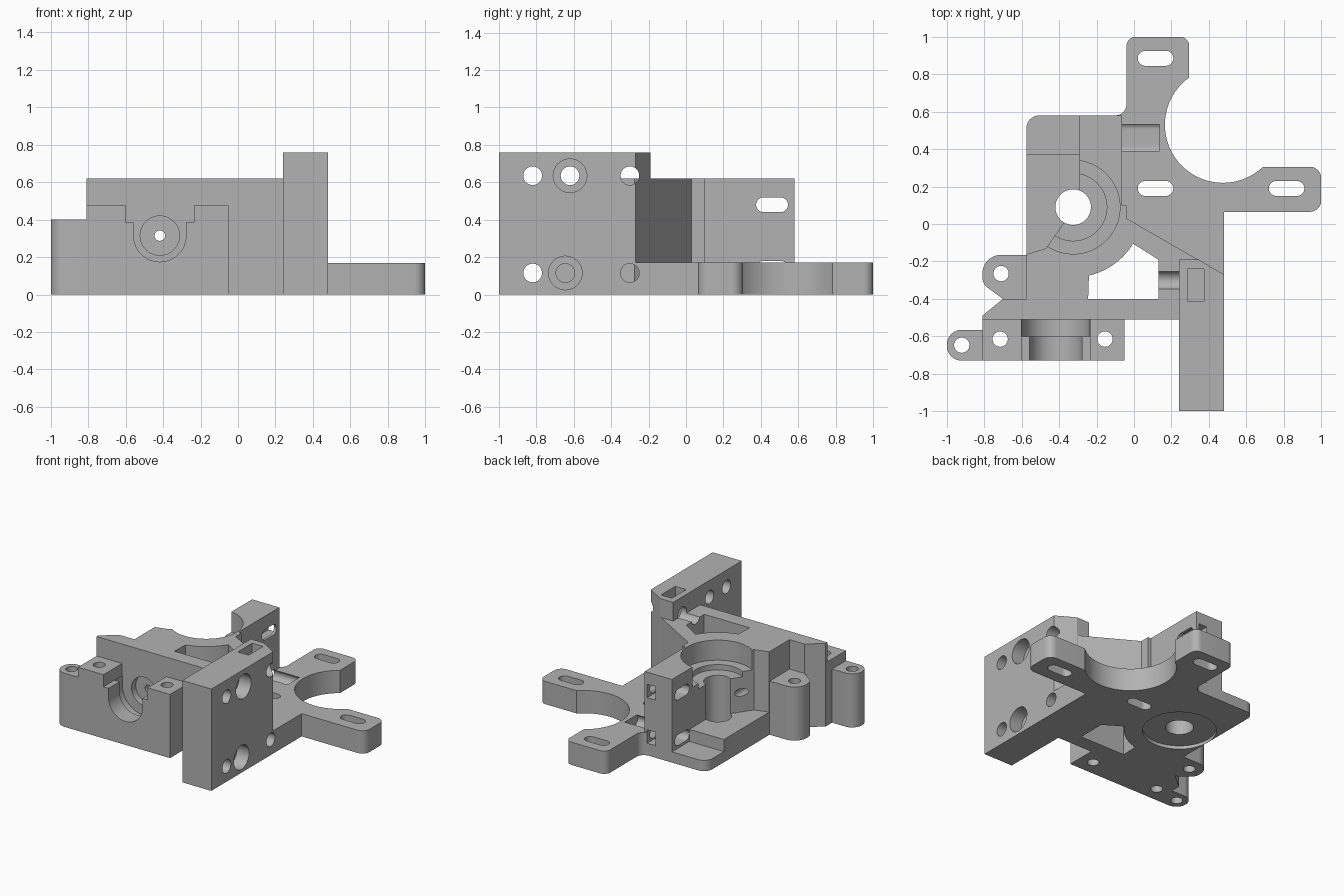
import bpy, bmesh, math
from mathutils import Vector

if "Cube" in bpy.data.objects:
    bpy.data.objects.remove(bpy.data.objects["Cube"], do_unlink=True)

grey = bpy.data.materials.new("plain grey")
grey.use_nodes = True
GREY = (0.45, 0.45, 0.45, 1)
grey.diffuse_color = GREY
grey.node_tree.nodes["Principled BSDF"].inputs["Base Color"].default_value = GREY


def fillet(pts, steps=12):
    """Round every corner that carries a third value as its radius."""
    out = []
    for i, p in enumerate(pts):
        c = Vector(p[:2])
        if len(p) == 2:
            out.append(c)
            continue
        a = (Vector(pts[i - 1][:2]) - c).normalized()
        b = (Vector(pts[(i + 1) % len(pts)][:2]) - c).normalized()
        half = a.angle(b) / 2
        start, end = (c + d * p[2] / math.tan(half) for d in (a, b))
        mid = c + (a + b).normalized() * p[2] / math.sin(half)
        sweep = (start - mid).angle_signed(end - mid)
        for k in range(steps + 1):
            t = -sweep * k / steps
            v = start - mid
            out.append(mid + Vector((v.x * math.cos(t) - v.y * math.sin(t),
                                     v.x * math.sin(t) + v.y * math.cos(t))))
    clean = [p for i, p in enumerate(out) if (p - out[i - 1]).length > 1e-5]
    return clean


def prism(name, pts, lo, hi, axis="z"):
    """Extrude an outline along an axis; outlines use the other two axes in order."""
    place = {"z": lambda u, v, w: (u, v, w),
             "x": lambda u, v, w: (w, u, v),
             "y": lambda u, v, w: (u, w, v)}[axis]
    bm = bmesh.new()
    face = bm.faces.new([bm.verts.new(place(p[0], p[1], lo)) for p in fillet(pts)])
    new = bmesh.ops.extrude_face_region(bm, geom=[face])["geom"]
    bmesh.ops.translate(bm, vec=place(0, 0, hi - lo),
                        verts=[g for g in new if isinstance(g, bmesh.types.BMVert)])
    bmesh.ops.recalc_face_normals(bm, faces=bm.faces)
    mesh = bpy.data.meshes.new(name)
    bm.to_mesh(mesh)
    bm.free()
    mesh.materials.append(grey)
    obj = bpy.data.objects.new(name, mesh)
    bpy.context.collection.objects.link(obj)
    return obj


def rect(u0, u1, v0, v1):
    return [(u0, v0), (u1, v0), (u1, v1), (u0, v1)]


def disc(u, v, r, n=48):
    return [(u + r * math.cos(math.tau * k / n), v + r * math.sin(math.tau * k / n))
            for k in range(n)]


def slot(u, v, half, r):
    return [(*p, r * 0.999) for p in rect(u - half, u + half, v - r, v + r)]


cutters = []


def cut(pts, lo, hi, axis="z"):
    obj = prism("cutter", pts, lo, hi, axis)
    obj.hide_render = True
    cutters.append(obj)


# Solid parts
parts = [
    prism("motor_plate", [
        (-0.04, 1, 0.05), (0.295, 1, 0.05), (0.295, 0.78), (0.69, 0.305),
        (1, 0.305, 0.06), (1, 0.065, 0.06), (0.48, 0.065), (0.48, -0.28),
        (-0.2, -0.28), (-0.2, 0.58), (-0.04, 0.58, 0.06)], 0, 0.17),
    prism("main_body", [
        (-0.81, -0.51), (0.3, -0.51), (0.48, -0.4), (0.48, -0.27), (-0.04, 0.03),
        (-0.04, 0.1), (-0.065, 0.1), (-0.065, 0.58), (-0.575, 0.58, 0.07),
        (-0.575, -0.4), (-0.7, -0.4), (-0.81, -0.49)], 0, 0.62),
    prism("side_mounting_plate", [
        (0.24, -1), (0.48, -1), (0.48, -0.27), (0.345, -0.19), (0.24, -0.19)], 0, 0.76),
    prism("front_bearing_mount", rect(-0.81, -0.05, -0.73, -0.51), 0, 0.475),
    prism("front_ear", [(-1, -0.73, 0.08), (-0.8, -0.73), (-0.8, -0.565),
                        (-1, -0.565, 0.08)], 0, 0.4),
    prism("side_ear", [(-0.81, -0.165, 0.1), (-0.57, -0.165), (-0.57, -0.4),
                       (-0.7, -0.4), (-0.81, -0.32, 0.07)], 0, 0.4),
]

# Motor opening and adjustment slots
cut(disc(0.475, 0.53, 0.31, 96), -0.1, 0.3)
for x, y in ((0.115, 0.885), (0.115, 0.19), (0.815, 0.19)):
    cut(slot(x, y, 0.095, 0.04), -0.1, 0.3)

# Gear window beside the body
arc = [(-0.325 + 0.375 * math.cos(math.radians(a)),
        0.09 + 0.375 * math.sin(math.radians(a))) for a in range(-77, -29, 4)]
cut([(-0.245, -0.4), *arc, (-0.005, -0.105), (0.13, -0.19), (0.13, -0.4)], -0.1, 0.8)

# Bearing seat, shaft bore and underside recess
for r, lo in ((0.25, 0.47), (0.18, 0.43), (0.095, -0.1)):
    cut(disc(-0.325, 0.09, r, 64), lo, 0.8)
cut(disc(-0.325, 0.09, 0.25, 64), -0.1, 0.025)

# Idler opening and lowered rear ledge
cut([(-0.7, 0.7), (-0.29, 0.7), (-0.29, 0.09), (-0.38, 0), (-0.47, -0.13),
     (-0.57, -0.16), (-0.7, -0.16)], 0.17, 0.8)
cut(rect(-0.7, -0.29, 0.375, 0.7), 0.08, 0.75)

# Tower slots with rear nut pockets
cut(slot(0.46, 0.48, 0.085, 0.04), -0.65, 0.1, "x")
cut(slot(0.46, 0.14, 0.085, 0.04), -0.65, 0.135, "x")
for z in (0.48, 0.14):
    cut(rect(-0.155, -0.085, z - 0.05, z + 0.05), 0.41, 0.7, "y")

# Filament groove, stepped collar seat and filament hole
X = -0.4175
cut(rect(X - 0.1825, X + 0.1825, 0.385, 0.6), -0.8, -0.51, "y")
for r, front in ((0.18, -0.6), (0.14, -0.8)):
    cut([(X - r, 0.6), (X - r, 0.315 - r, r * 0.999),
         (X + r, 0.315 - r, r * 0.999), (X + r, 0.6)], front, -0.51, "y")
cut(disc(X, 0.315, 0.105), -0.55, -0.46, "y")
cut(disc(X, 0.315, 0.028, 24), -0.6, 0.2, "y")

# Vertical screw holes
for x, y in ((-0.715, -0.615), (-0.155, -0.615), (-0.71, -0.265), (-0.92, -0.647)):
    cut(disc(x, y, 0.041, 32), -0.1, 0.8)

# Side plate holes, counterbores and nut pocket
for y, z in ((-0.82, 0.635), (-0.82, 0.115), (-0.62, 0.635), (-0.645, 0.115)):
    cut(disc(y, z, 0.05, 32), 0.2, 0.6, "x")
for z in (0.635, 0.115):
    cut(disc(-0.3, z, 0.05, 32), 0.1, 0.6, "x")
for y, z in ((-0.62, 0.635), (-0.645, 0.115)):
    cut(disc(y, z, 0.09), 0.38, 0.6, "x")
cut(rect(0.285, 0.375, -0.41, -0.24), 0.53, 0.9)

# Carve each part, then drop the cutters
for part in parts:
    for c in cutters:
        mod = part.modifiers.new("cut", "BOOLEAN")
        mod.operation = "DIFFERENCE"
        mod.solver = "EXACT"
        mod.object = c
bpy.context.view_layer.update()
graph = bpy.context.evaluated_depsgraph_get()
carved = [bpy.data.meshes.new_from_object(p.evaluated_get(graph)) for p in parts]
for part, mesh in zip(parts, carved):
    part.modifiers.clear()
    part.data = mesh
for c in cutters:
    bpy.data.objects.remove(c, do_unlink=True)

bpy.ops.object.select_all(action="DESELECT")
for part in parts:
    part.select_set(True)
bpy.context.view_layer.objects.active = parts[0]
bpy.ops.object.shade_smooth_by_angle(angle=math.radians(30))
